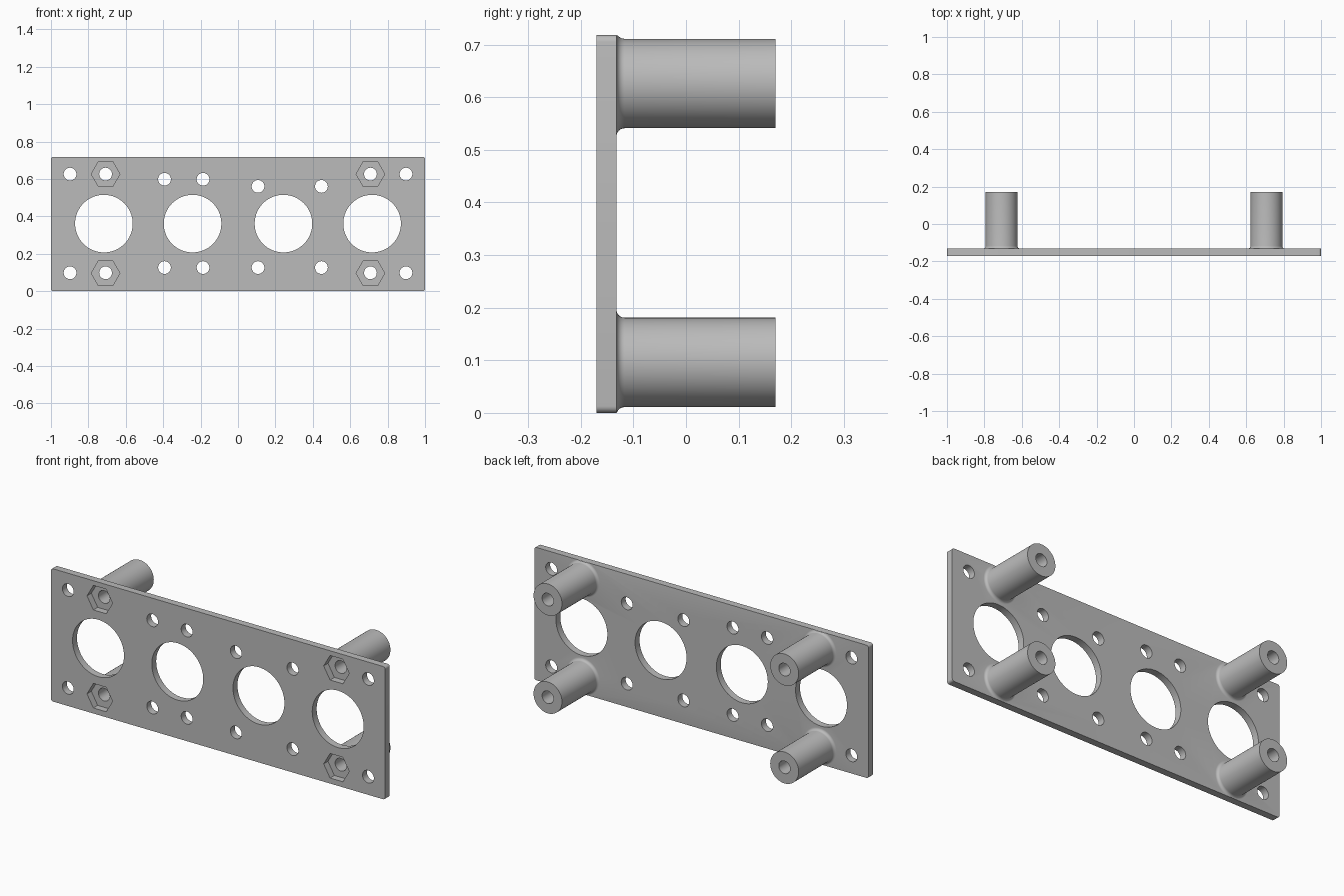
import bpy, bmesh
from math import sin, cos, pi, radians

if "Cube" in bpy.data.objects:
    bpy.data.objects.remove(bpy.data.objects["Cube"])

FRONT, BACK, END, HEIGHT = -0.17, -0.132, 0.17, 0.718
LOW, HIGH = 0.096, 0.626
POST_X = 0.708

grey = bpy.data.materials.new("plain grey")
grey.use_nodes = True
colour = (0.5, 0.5, 0.5, 1)
grey.diffuse_color = colour
grey.node_tree.nodes["Principled BSDF"].inputs["Base Color"].default_value = colour


def finish(name, bm):
    bmesh.ops.recalc_face_normals(bm, faces=bm.faces)
    mesh = bpy.data.meshes.new(name)
    bm.to_mesh(mesh)
    bm.free()
    mesh.materials.append(grey)
    obj = bpy.data.objects.new(name, mesh)
    bpy.context.collection.objects.link(obj)
    return obj


def lathe(bm, x, z, profile, sides, clip=False):
    """Closed solid turned around a y axis at (x, z); profile is (radius, y)."""
    rings = []
    for r, y in profile:
        ring = []
        for i in range(sides):
            a = 2 * pi * i / sides
            h = z + r * sin(a)
            if clip:
                h = min(max(h, 0.0005), HEIGHT - 0.0005)
            ring.append(bm.verts.new((x + r * cos(a), y, h)))
        rings.append(ring)
    for a, b in zip(rings, rings[1:]):
        for i in range(sides):
            j = (i + 1) % sides
            bm.faces.new((a[i], a[j], b[j], b[i]))
    bm.faces.new(rings[0])
    bm.faces.new(rings[-1])


def boolean(target, tool, operation):
    mod = target.modifiers.new(operation, 'BOOLEAN')
    mod.operation = operation
    mod.solver = 'EXACT'
    mod.object = tool
    bpy.context.view_layer.objects.active = target
    bpy.ops.object.modifier_apply(modifier=mod.name)
    bpy.data.objects.remove(tool)


# Flat plate with rounded corners
bm = bmesh.new()
bmesh.ops.create_cube(bm, size=1)
for v in bm.verts:
    v.co = (v.co.x * 2, (FRONT + BACK) / 2 + v.co.y * (BACK - FRONT), (v.co.z + 0.5) * HEIGHT)
corners = [e for e in bm.edges if abs(e.verts[0].co.y - e.verts[1].co.y) > 0.01]
bmesh.ops.bevel(bm, geom=corners, offset=0.013, segments=5, profile=0.5, affect='EDGES')
plate = finish("mounting_plate", bm)

# Four standoff posts with a fillet at the root
fillet = 0.015
profile = [(0.1, BACK - 0.015)]
for i in range(7):
    a = pi / 2 * i / 6
    profile.append((0.1 - fillet * sin(a), BACK + fillet * (1 - cos(a))))
profile.append((0.085, END))
bm = bmesh.new()
for x in (-POST_X, POST_X):
    for z in (LOW, HIGH):
        lathe(bm, x, z, profile, 64, clip=True)
boolean(plate, finish("standoff_posts", bm), 'UNION')

# Hexagonal nut pockets in the front
bm = bmesh.new()
for x in (-POST_X, POST_X):
    for z in (LOW, HIGH):
        lathe(bm, x, z, [(0.0765, FRONT - 0.05), (0.0765, BACK - 0.001)], 6)
boolean(plate, finish("nut_pocket_cutter", bm), 'DIFFERENCE')

# Round holes: large openings, corner and post holes, middle screw holes
holes = [(x, 0.361, 0.154) for x in (-0.717, -0.243, 0.243, 0.717)]
holes += [(x, z, 0.034) for x in (-0.898, -POST_X, POST_X, 0.898) for z in (LOW + 0.002, HIGH)]
for xs, top in (((-0.393, -0.187), 0.598), ((0.107, 0.446), 0.56)):
    holes += [(x, z, 0.034) for x in xs for z in (0.126, top)]
bm = bmesh.new()
for x, z, r in holes:
    lathe(bm, x, z, [(r, FRONT - 0.1), (r, END + 0.1)], 64 if r > 0.1 else 40)
boolean(plate, finish("hole_cutter", bm), 'DIFFERENCE')

# Smooth curved walls, sharp rims
bpy.ops.object.select_all(action='DESELECT')
plate.select_set(True)
bpy.context.view_layer.objects.active = plate
bpy.ops.object.shade_smooth_by_angle(angle=radians(30))
